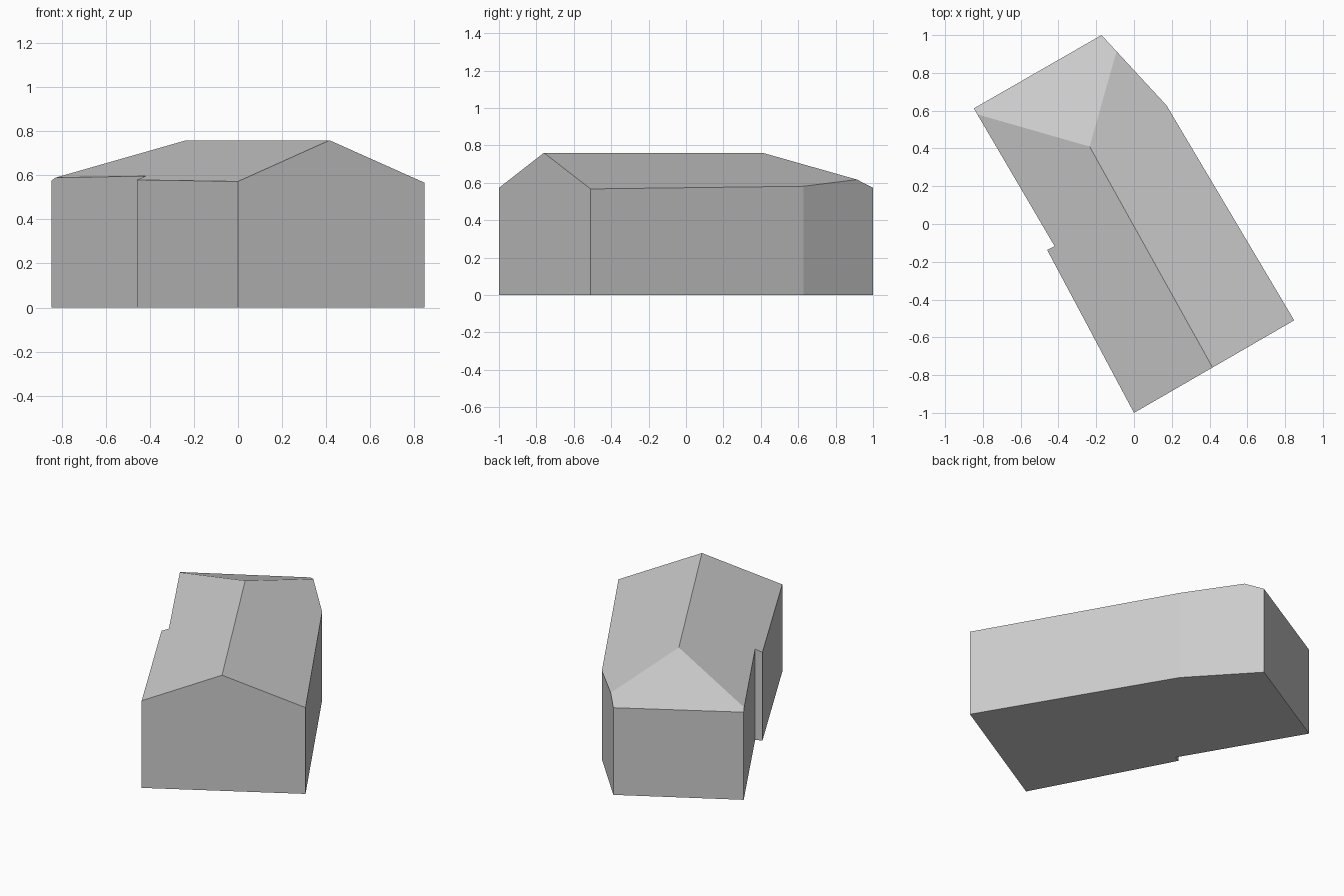
import bpy, bmesh
from mathutils import Vector

cube = bpy.data.objects.get("Cube")
if cube:
    bpy.data.objects.remove(cube, do_unlink=True)

# Plain grey shared by walls and roof
grey = bpy.data.materials.new("plain_grey")
grey.use_nodes = True
colour = (0.6, 0.6, 0.6, 1)
grey.diffuse_color = colour
grey.node_tree.nodes["Principled BSDF"].inputs["Base Color"].default_value = colour

# Footprint, counter-clockwise, with the small step in the left wall
footprint = [(0, -1), (0.848, -0.51), (0.172, 0.628), (-0.172, 1),
             (-0.848, 0.612), (-0.42, -0.118), (-0.46, -0.137)]
ridge_front = Vector((0.414, -0.756, 0.76))
ridge_back = Vector((-0.235, 0.41, 0.76))

# Each roof slope passes through three points
slopes = [
    (ridge_front, ridge_back, Vector((0, -1, 0.573))),
    (ridge_front, ridge_back, Vector((0.848, -0.51, 0.567))),
    (ridge_back, Vector((-0.172, 1, 0.573)), Vector((-0.848, 0.612, 0.576))),
]

# Walls: raise the footprint into a tall block
bm = bmesh.new()
base = bm.faces.new([bm.verts.new((x, y, 0)) for x, y in footprint])
top = bmesh.ops.extrude_face_region(bm, geom=[base])
bmesh.ops.translate(bm, vec=(0, 0, 1),
                    verts=[g for g in top["geom"] if isinstance(g, bmesh.types.BMVert)])

# Roof: slice off everything above each slope and cap the cut
for a, b, c in slopes:
    normal = (b - a).cross(c - a).normalized()
    if normal.z < 0:
        normal.negate()
    cut = bmesh.ops.bisect_plane(bm, geom=bm.verts[:] + bm.edges[:] + bm.faces[:],
                                 plane_co=a, plane_no=normal, clear_outer=True)
    rim = [g for g in cut["geom_cut"] if isinstance(g, bmesh.types.BMEdge)]
    bmesh.ops.holes_fill(bm, edges=rim, sides=0)

bmesh.ops.recalc_face_normals(bm, faces=bm.faces[:])
mesh = bpy.data.meshes.new("house")
bm.to_mesh(mesh)
bm.free()
mesh.materials.append(grey)
bpy.context.collection.objects.link(bpy.data.objects.new("house", mesh))
